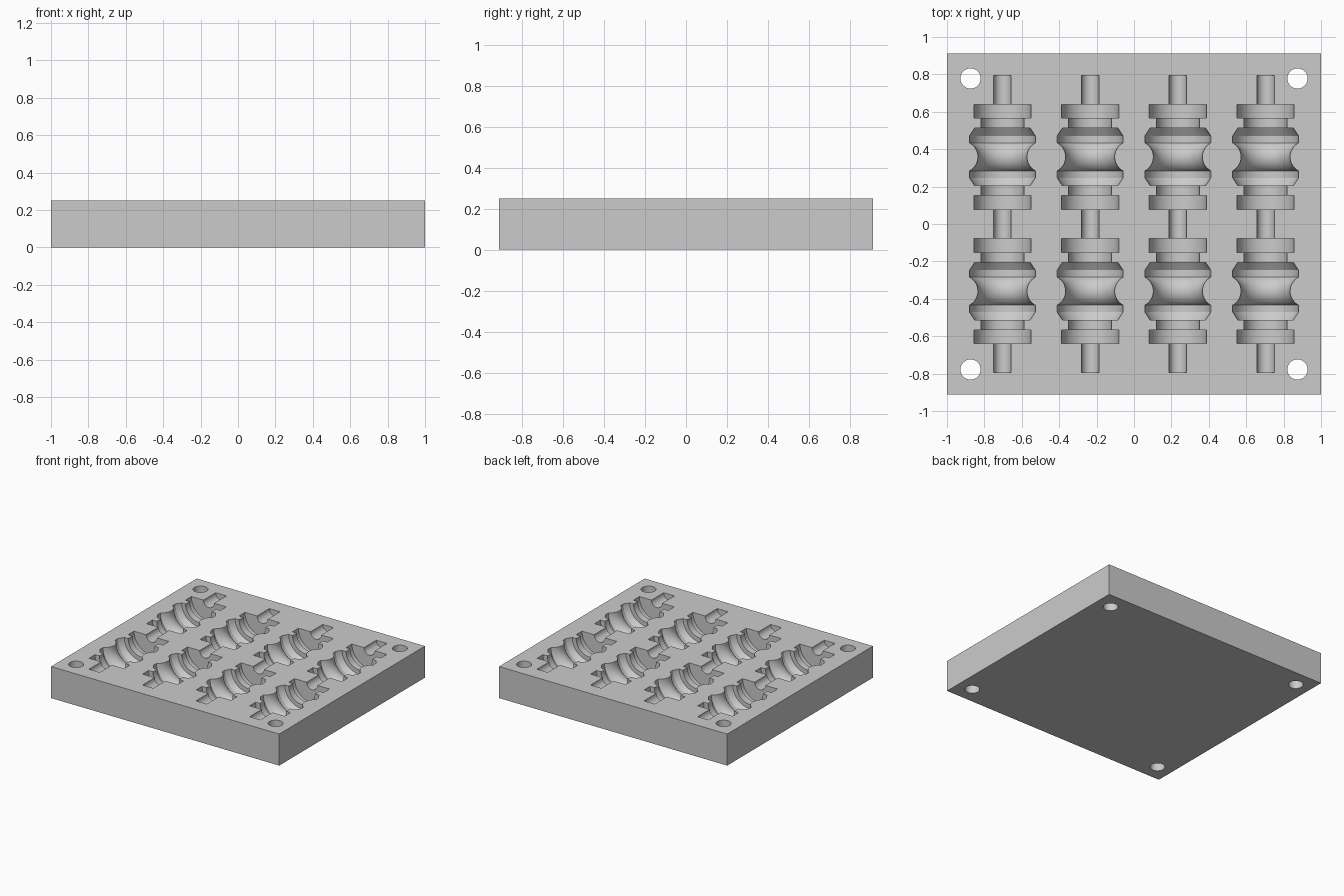
import bpy, bmesh, math
from mathutils import Matrix

old = bpy.data.objects.get("Cube")
if old:
    bpy.data.objects.remove(old, do_unlink=True)

HEIGHT = 0.25
HALF_LENGTH = 0.912
SEGMENTS = 64

grey = bpy.data.materials.new("plain grey")
grey.use_nodes = True
colour = (0.6, 0.6, 0.6, 1)
grey.diffuse_color = colour
grey.node_tree.nodes["Principled BSDF"].inputs["Base Color"].default_value = colour


def make_object(name, bm):
    bmesh.ops.recalc_face_normals(bm, faces=bm.faces)
    mesh = bpy.data.meshes.new(name)
    bm.to_mesh(mesh)
    bm.free()
    mesh.materials.append(grey)
    ob = bpy.data.objects.new(name, mesh)
    bpy.context.collection.objects.link(ob)
    return ob


def roller_profile(centre):
    """Stepped roller outline as (y, radius), rising in y."""
    half = [(0.075, 0.176), (0.112, 0.176), (0.153, 0.149), (0.153, 0.115),
            (0.207, 0.115), (0.207, 0.153), (0.281, 0.153), (0.281, 0.047)]
    # Concave groove round the middle
    chord, sag = 0.075, 0.045
    r = (chord ** 2 + sag ** 2) / (2 * sag)
    limit = math.asin(chord / r)
    arc = []
    for i in range(-7, 8):
        a = limit * i / 8
        arc.append((r * math.sin(a), 0.176 - sag + r - r * math.cos(a)))
    outline = [(-y, rad) for y, rad in reversed(half)] + arc + half
    return [(centre + y, rad) for y, rad in outline]


def add_lathe(bm, profile, x):
    """Closed solid turned about a line along y at the top face."""
    rings = []
    for y, rad in profile:
        rings.append([bm.verts.new((x + rad * math.cos(a), y, HEIGHT + rad * math.sin(a)))
                      for a in (math.tau * k / SEGMENTS for k in range(SEGMENTS))])
    for a, b in zip(rings, rings[1:]):
        for k in range(SEGMENTS):
            n = (k + 1) % SEGMENTS
            bm.faces.new((a[k], a[n], b[n], b[k]))
    bm.faces.new(rings[0])
    bm.faces.new(rings[-1])


# Block
bm = bmesh.new()
bmesh.ops.create_cube(bm, size=1, matrix=Matrix.Translation((0, 0, HEIGHT / 2))
                      @ Matrix.Diagonal((2, 2 * HALF_LENGTH, HEIGHT, 1)))
block = make_object("mould_block", bm)

# Four columns of paired roller cavities on a common shaft
bm = bmesh.new()
shaft_end = 0.793
profile = ([(-shaft_end, 0.047)] + roller_profile(-0.359)
           + roller_profile(0.359) + [(shaft_end, 0.047)])
for i in range(4):
    add_lathe(bm, profile, (i - 1.5) * 0.469)

# Corner bolt holes
for sx in (-1, 1):
    for sy in (-1, 1):
        bmesh.ops.create_cone(bm, cap_ends=True, segments=48, radius1=0.054, radius2=0.054,
                              depth=1, matrix=Matrix.Translation((sx * 0.874, sy * 0.778, 0)))
cutter = make_object("cavity_cutter", bm)
cutter.hide_render = True

# Cut the block
cut = block.modifiers.new("cavities", "BOOLEAN")
cut.operation = "DIFFERENCE"
cut.solver = "EXACT"
cut.object = cutter
bpy.ops.object.select_all(action="DESELECT")
block.select_set(True)
bpy.context.view_layer.objects.active = block
bpy.ops.object.modifier_apply(modifier=cut.name)
bpy.data.objects.remove(cutter, do_unlink=True)
bpy.ops.object.shade_smooth_by_angle(angle=math.radians(20))
